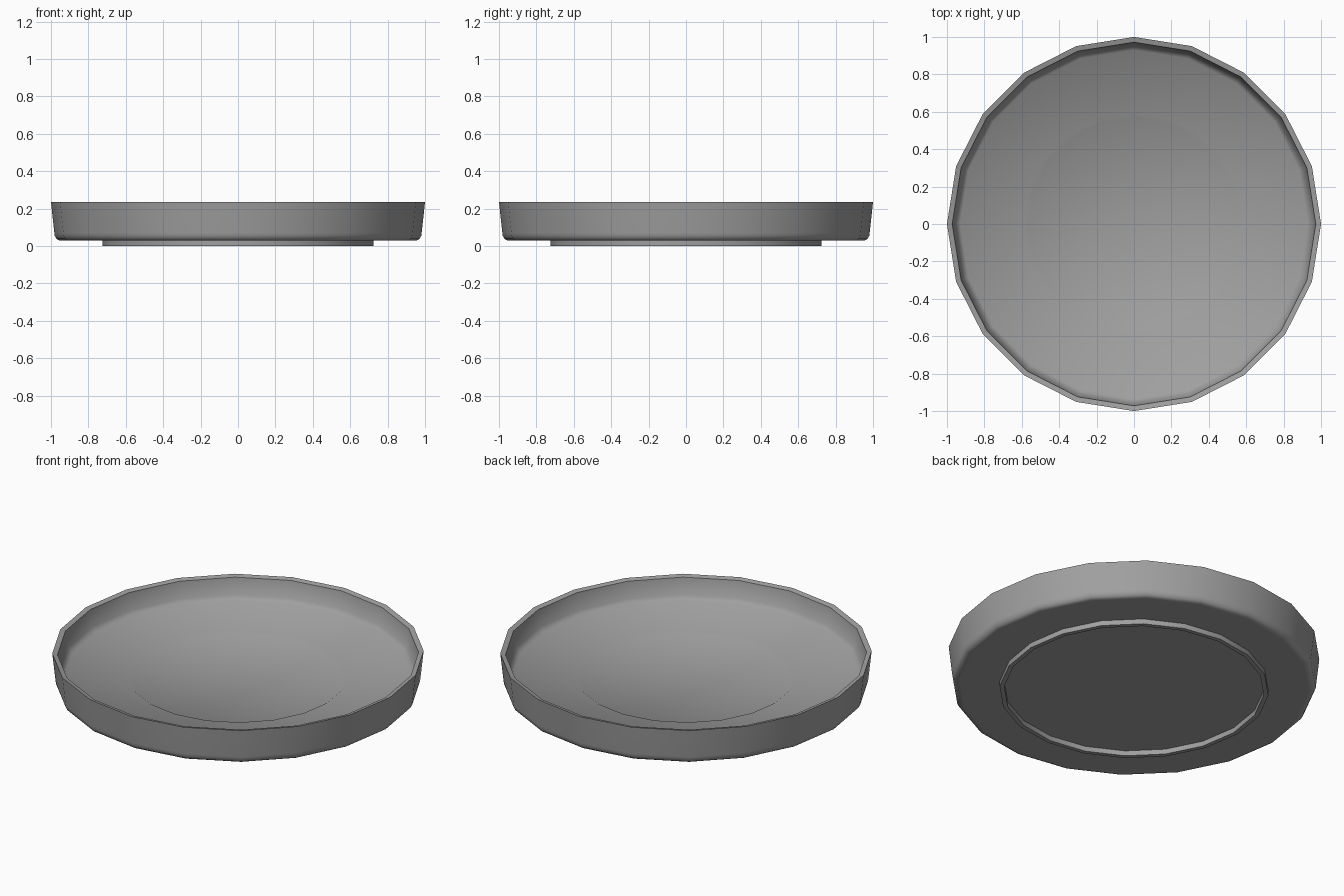
import bpy, bmesh
from math import radians
from mathutils import Vector

cube = bpy.data.objects.get("Cube")
if cube:
    bpy.data.objects.remove(cube, do_unlink=True)

SIDES = 20

grey = bpy.data.materials.new("plain grey")
grey.use_nodes = True
colour = (0.35, 0.35, 0.35, 1)
grey.diffuse_color = colour
grey.node_tree.nodes["Principled BSDF"].inputs["Base Color"].default_value = colour


def lathe(name, profile):
    """Spin a (radius, height) profile around z; smooth, with sharp corners kept."""
    bm = bmesh.new()
    verts = [bm.verts.new((r, 0, z)) for r, z in profile]
    edges = [bm.edges.new(pair) for pair in zip(verts, verts[1:])]
    bmesh.ops.spin(bm, geom=verts + edges, cent=Vector(), axis=Vector((0, 0, 1)),
                   angle=radians(360), steps=SIDES, use_merge=True)
    bmesh.ops.remove_doubles(bm, verts=bm.verts, dist=0.0005)
    bmesh.ops.recalc_face_normals(bm, faces=bm.faces)
    for face in bm.faces:
        face.smooth = True
    mesh = bpy.data.meshes.new(name)
    bm.to_mesh(mesh)
    bm.free()
    mesh.set_sharp_from_angle(angle=radians(50))
    mesh.materials.append(grey)
    obj = bpy.data.objects.new(name, mesh)
    bpy.context.collection.objects.link(obj)
    return obj


# Whole dish in one closed outline: underside recess, foot ring, wall, rim, basin
lathe("dish", [
    (0, 0.03), (0.7, 0.03),                       # recessed underside
    (0.7, 0), (0.725, 0), (0.725, 0.03),          # foot ring
    (0.94, 0.03), (0.957, 0.03), (0.971, 0.038),  # underside and rounded corner
    (0.98, 0.055), (0.982, 0.07), (1.0, 0.235),   # outer wall
    (0.972, 0.228), (0.955, 0.13),                # sloped rim and inner wall
    (0.93, 0.105), (0.588, 0.092),                # rounded corner and shelf
    (0.57, 0.08), (0, 0.08),                      # shallow step to the sunken centre
])
